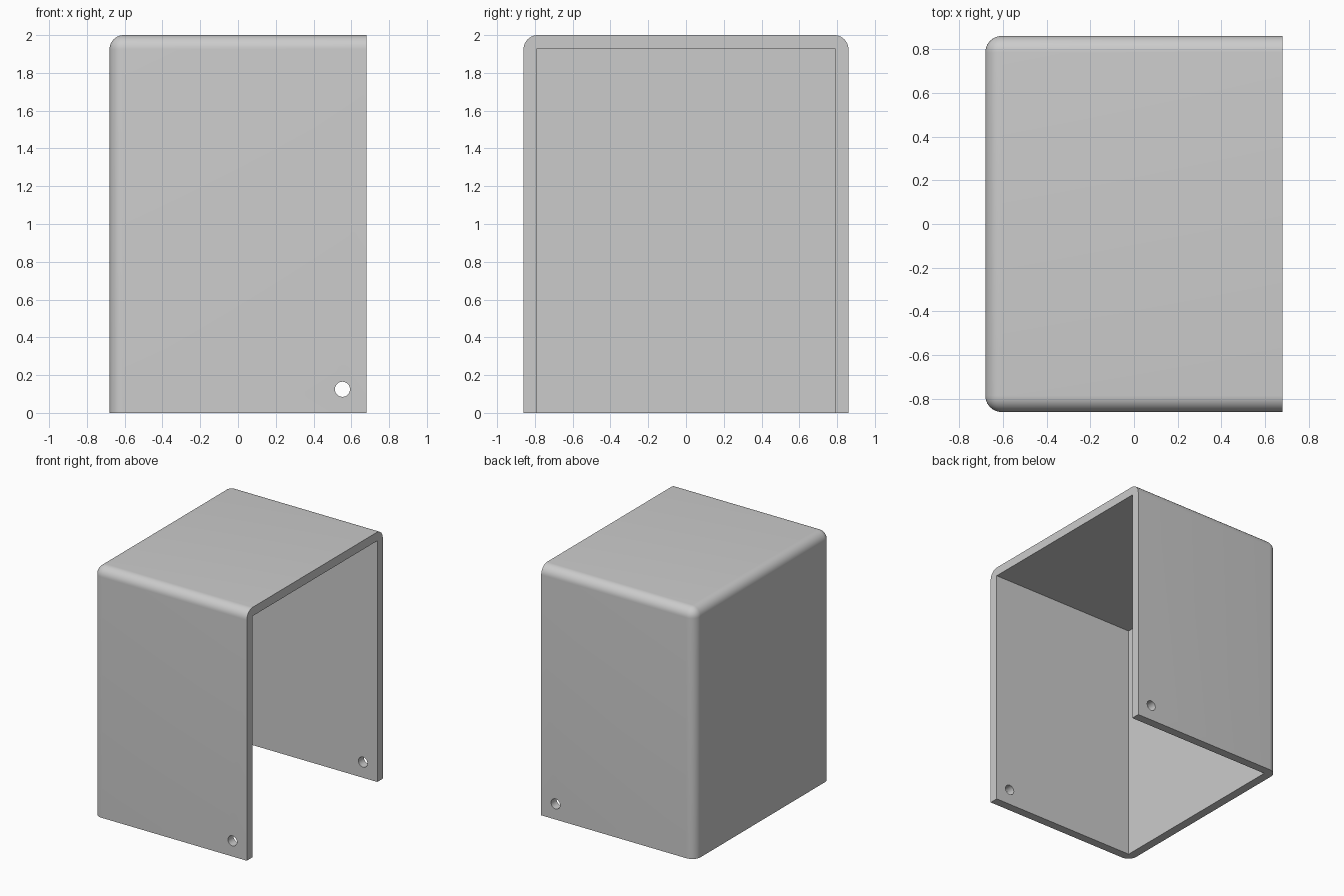
import bpy, bmesh, math
from mathutils import Matrix, Vector

old = bpy.data.objects.get("Cube")
if old:
    bpy.data.objects.remove(old)

HX, HY, H = 0.68, 0.86, 2.0
WALL, FILLET = 0.07, 0.075

grey = bpy.data.materials.new("light grey")
grey.use_nodes = True
colour = (0.6, 0.6, 0.6, 1)
grey.diffuse_color = colour
grey.node_tree.nodes["Principled BSDF"].inputs["Base Color"].default_value = colour


def make_object(name, bm):
    mesh = bpy.data.meshes.new(name)
    bm.to_mesh(mesh)
    bm.free()
    mesh.materials.append(grey)
    obj = bpy.data.objects.new(name, mesh)
    bpy.context.collection.objects.link(obj)
    return obj


def box(lo, hi):
    lo, hi = Vector(lo), Vector(hi)
    bm = bmesh.new()
    bmesh.ops.create_cube(bm, size=1, matrix=Matrix.Translation((lo + hi) / 2)
                          @ Matrix.Diagonal((*(hi - lo), 1)))
    return bm


# Outer body, rounded on the top and closed-side edges
bm = box((-HX, -HY, 0), (HX, HY, H))
rounded = []
for e in bm.edges:
    mid = (e.verts[0].co + e.verts[1].co) / 2
    on_top, on_closed = mid.z > H - 0.01, mid.x < -HX + 0.01
    on_side = abs(mid.y) > HY - 0.01
    if on_top + on_closed + on_side == 2:
        rounded.append(e)
bmesh.ops.bevel(bm, geom=rounded, offset=FILLET, offset_type='OFFSET',
                segments=10, profile=0.5, affect='EDGES', clamp_overlap=True)
cover = make_object("cover_shell", bm)

# Cavity open at the bottom and one side, and a screw hole through both walls
cavity = make_object("cavity_cutter", box((-HX + WALL, -HY + WALL, -0.5),
                                          (HX + 0.5, HY - WALL, H - WALL)))
bm = bmesh.new()
bmesh.ops.create_cone(bm, cap_ends=True, segments=40, radius1=0.04, radius2=0.04, depth=3,
                      matrix=Matrix.Translation((0.553, 0, 0.125))
                      @ Matrix.Rotation(math.pi / 2, 4, 'X'))
hole = make_object("screw_hole_cutter", bm)

bpy.context.view_layer.objects.active = cover
cover.select_set(True)
for cutter in (cavity, hole):
    mod = cover.modifiers.new(cutter.name, 'BOOLEAN')
    mod.operation = 'DIFFERENCE'
    mod.solver = 'EXACT'
    mod.object = cutter
    bpy.ops.object.modifier_apply(modifier=mod.name)
    bpy.data.objects.remove(cutter)

bpy.ops.object.shade_smooth_by_angle(angle=math.radians(30))
